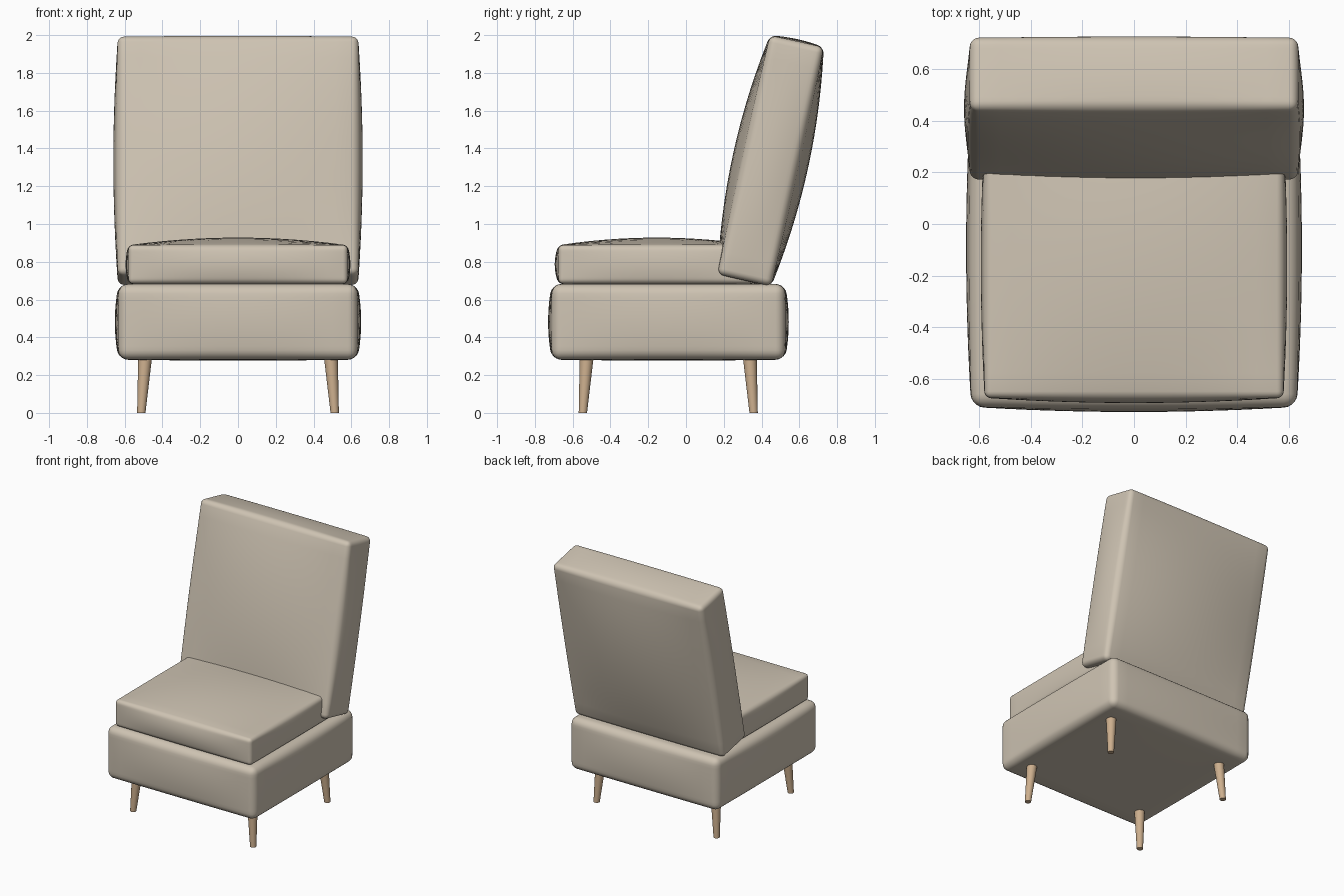
import bpy
import bmesh
from math import radians
from mathutils import Vector

cube = bpy.data.objects.get("Cube")
if cube:
    bpy.data.objects.remove(cube, do_unlink=True)


def make_material(name, colour):
    mat = bpy.data.materials.new(name)
    mat.use_nodes = True
    mat.diffuse_color = colour
    mat.node_tree.nodes["Principled BSDF"].inputs["Base Color"].default_value = colour
    return mat


fabric = make_material("beige_fabric", (0.62, 0.55, 0.45, 1))
wood = make_material("light_wood", (0.61, 0.43, 0.27, 1))


def add_object(name, bm, mat):
    mesh = bpy.data.meshes.new(name)
    bmesh.ops.recalc_face_normals(bm, faces=bm.faces)
    for face in bm.faces:
        face.smooth = True
    bm.to_mesh(mesh)
    bm.free()
    mesh.materials.append(mat)
    obj = bpy.data.objects.new(name, mesh)
    bpy.context.collection.objects.link(obj)
    return obj


def padded_block(name, centre, half, bulge, radius, tilt=0.0, cuts=14):
    """Rounded box whose faces swell in the middle while its edges stay straight."""
    bm = bmesh.new()
    bmesh.ops.create_cube(bm, size=2)
    bmesh.ops.scale(bm, vec=half, verts=bm.verts)
    bmesh.ops.bevel(bm, geom=bm.edges[:], offset=radius, segments=5,
                    profile=0.5, affect='EDGES')
    # Slice the flat faces into a grid so they can swell
    for axis in range(3):
        normal = Vector((0, 0, 0))
        normal[axis] = 1
        inner = half[axis] - radius
        for i in range(1, cuts):
            point = normal * inner * (2 * i / cuts - 1)
            bmesh.ops.bisect_plane(bm, geom=bm.verts[:] + bm.edges[:] + bm.faces[:],
                                   plane_co=point, plane_no=normal)
    for v in bm.verts:
        unit = [v.co[a] / half[a] for a in range(3)]
        for a in range(3):
            p, q = unit[a - 1], unit[a - 2]
            v.co[a] += bulge[a] * unit[a] * (1 - p * p) * (1 - q * q)
    obj = add_object(name, bm, fabric)
    obj.location = centre
    obj.rotation_euler.x = tilt
    return obj


# Upholstery
padded_block("seat_base", (0, -0.093, 0.482), (0.632, 0.617, 0.2), (0.02, 0.02, 0.005), 0.05)
padded_block("seat_cushion", (0, -0.155, 0.786), (0.58, 0.52, 0.102), (0.015, 0.02, 0.04), 0.025)
padded_block("backrest", (0, 0.448, 1.335), (0.637, 0.146, 0.647), (0.023, 0.056, 0.012),
             0.034, tilt=radians(-12.4))


# Splayed tapered legs
def leg(name, sx, sy):
    bm = bmesh.new()
    bmesh.ops.create_cone(bm, cap_ends=True, segments=24, radius1=0.022,
                          radius2=0.038, depth=0.32)
    for v in bm.verts:
        lean = 0.011 * (1 if v.co.z < 0 else -1)
        v.co += Vector((sx * (0.501 + lean), -0.094 + sy * (0.441 + lean), 0.16))
    obj = add_object(name, bm, wood)
    bpy.ops.object.select_all(action='DESELECT')
    bpy.context.view_layer.objects.active = obj
    obj.select_set(True)
    bpy.ops.object.shade_smooth_by_angle(angle=radians(40))


for end, sy in (("front", -1), ("back", 1)):
    for side, sx in (("left", 1), ("right", -1)):
        leg(f"{end}_{side}_leg", sx, sy)
